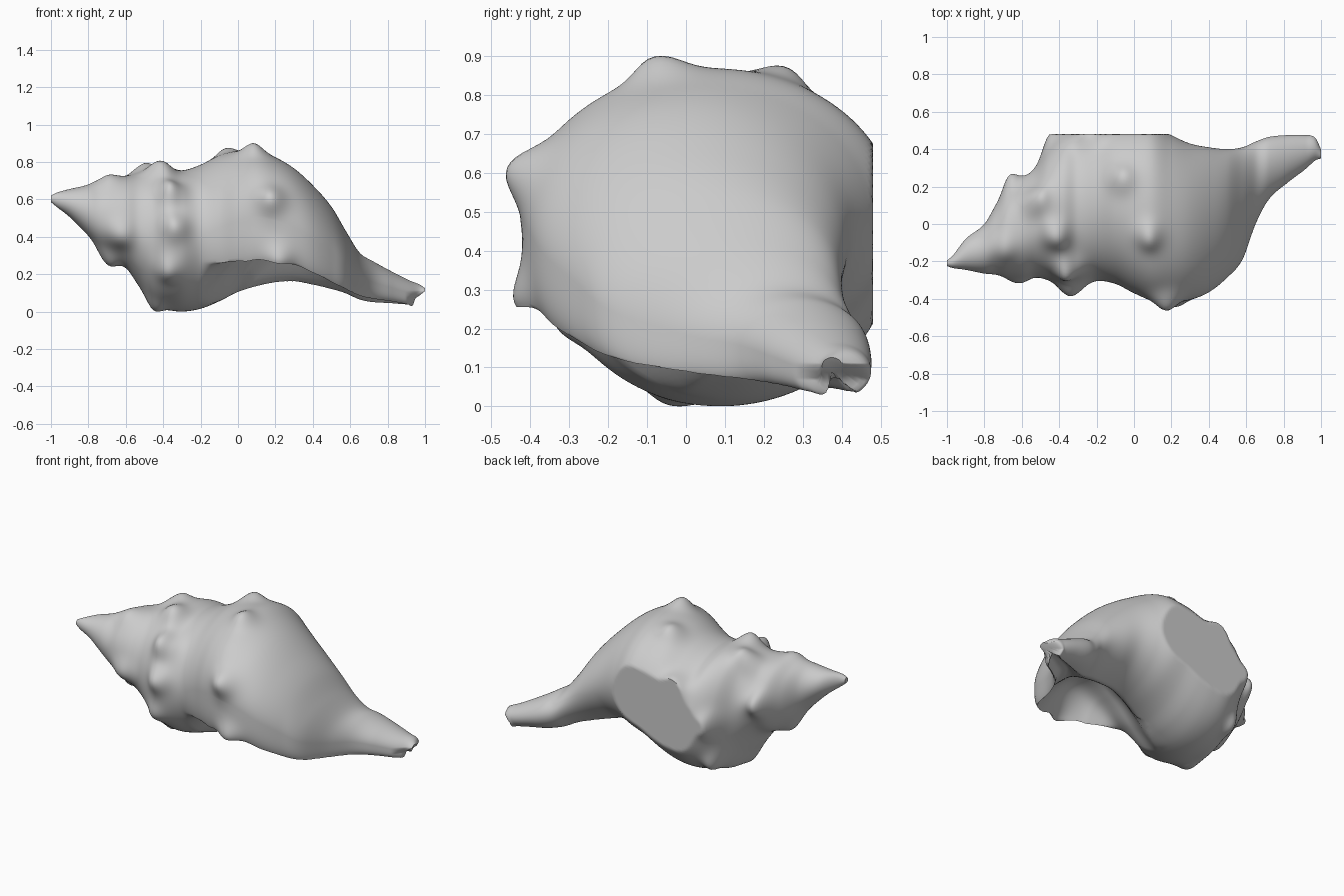
import bpy, bmesh, math
from mathutils import Vector

if "Cube" in bpy.data.objects:
    bpy.data.objects.remove(bpy.data.objects["Cube"])

# Cross-section extents along the shell: x, y min, y max, z min, z max
SECTIONS = [
    (-1, -.225, -.195, .6, .635), (-.97, -.235, -.17, .575, .65),
    (-.9, -.245, -.08, .52, .67), (-.8, -.265, 0, .42, .69),
    (-.74, -.27, .1, .35, .705), (-.68, -.28, .19, .3, .73),
    (-.6, -.285, .235, .25, .74), (-.53, -.28, .3, .15, .755),
    (-.46, -.3, .41, .045, .785), (-.38, -.34, .49, .025, .79),
    (-.3, -.34, .52, .015, .77), (-.2, -.305, .53, .03, .8),
    (-.1, -.32, .54, .07, .85), (0, -.37, .54, .12, .875),
    (.1, -.41, .53, .15, .88), (.2, -.42, .475, .16, .84),
    (.3, -.405, .43, .15, .78), (.4, -.365, .41, .12, .69),
    (.5, -.285, .4, .09, .575), (.58, -.19, .41, .075, .44),
    (.65, 0, .44, .065, .33), (.72, .13, .465, .06, .285),
    (.82, .22, .475, .055, .23), (.92, .295, .475, .045, .18),
    (.97, .335, .465, .045, .16), (1, .35, .4, .1, .14)]

# Knobs on the whorl shoulders: tip position, height
KNOBS = [
    (.08, -.08, .94, .12), (-.08, .26, .92, .14), (.18, -.44, .63, .09),
    (.22, -.475, .27, .14), (-.25, .48, .64, .09),
    (-.42, -.08, .83, .1), (-.35, -.28, .69, .1),
    (-.33, -.41, .48, .12), (-.40, -.37, .2, .13), (-.46, -.05, .0, .045),
    (-.49, .37, .12, .11), (-.46, .42, .42, .06),
    (-.55, .14, .78, .1), (-.63, -.3, .42, .05),
    (-.72, -.1, .28, .07), (-.69, .25, .53, .1), (-.7, -.13, .72, .03)]

# Depth of the aperture along x
DEPTH = [(-.2, 0), (-.1, .1), (.05, .22), (.25, .28), (.45, .2),
         (.6, .11), (.75, .07), (.95, .05), (1, .04)]


def sample(table, x):
    """Smooth cubic interpolation of table columns at x."""
    x = min(max(x, table[0][0]), table[-1][0])
    i = 0
    while i < len(table) - 2 and x > table[i + 1][0]:
        i += 1
    a, b = table[i], table[i + 1]
    p, q = table[max(i - 1, 0)], table[min(i + 2, len(table) - 1)]
    h = b[0] - a[0]
    t = (x - a[0]) / h
    out = []
    for k in range(1, len(a)):
        ma = (b[k] - p[k]) / (b[0] - p[0]) * h
        mb = (q[k] - a[k]) / (q[0] - a[0]) * h
        out.append((2*t**3 - 3*t*t + 1) * a[k] + (t**3 - 2*t*t + t) * ma
                   + (3*t*t - 2*t**3) * b[k] + (t**3 - t*t) * mb)
    return out


def section_point(x, ang):
    y0, y1, z0, z1 = sample(SECTIONS, x)
    cy, cz, ry, rz = (y0 + y1) / 2, (z0 + z1) / 2, (y1 - y0) / 2, (z1 - z0) / 2
    c, s = math.cos(ang), math.sin(ang)
    # squarer lower front corner where the outer lip flares
    square = min(max((x + .2) / .25, 0), 1)
    e = 2 / (2 + 1.5 * square) if c < 0 and s < 0 else 1
    v = Vector((x, cy + ry * math.copysign(abs(c)**e, c),
                cz + rz * math.copysign(abs(s)**e, s)))
    base = v.copy()
    out = Vector((0, v.y - cy, v.z - cz)).normalized()
    push = sum(h * math.exp(-(v - Vector(k)).length_squared / (2 * .055**2))
               for *k, h in KNOBS)
    v += out * push
    # hollow the aperture between lip and columella
    if s < 0 and x > -.2:
        left, right = y0 + .025, min(.06 + .4 * x, y1 - .03)
        t = (2 * base.y - left - right) / (right - left)
        if abs(t) < 1:
            u = min(abs((base.y - cy) / ry), 1)
            roof = cz + rz * math.sqrt(1 - u * u) - .04
            wall = 1 - t**4 if t < 0 else (1 - t * t)**1.5
            lift = max(sample(DEPTH, x)[0], 0) * wall
            v.z = max(v.z, min(v.z + lift, roof))
    v.y = min(v.y, .48)  # flat rear side
    return v


# Shell surface lofted from the sections
N, M = 160, 180
verts = []
for i in range(M + 1):
    x = -math.cos(math.pi * i / M) * .35 + (2 * i / M - 1) * .65
    verts += [section_point(x, 2 * math.pi * j / N) for j in range(N)]
low = min(v.z for v in verts)
for v in verts:
    v.z -= low
    if v.x > .9:  # forked canal tip
        v.x -= (v.x - .9) * .5 * min(max((.11 - v.z) / .04, 0), 1)
faces = [(i*N + j, i*N + (j+1) % N, (i+1)*N + (j+1) % N, (i+1)*N + j)
         for i in range(M) for j in range(N)]
faces += [tuple(range(N)), tuple(range(M*N + N - 1, M*N - 1, -1))]

mesh = bpy.data.meshes.new("spiral_shell")
mesh.from_pydata(verts, [], faces)
shell = bpy.data.objects.new("spiral_shell", mesh)
bpy.context.collection.objects.link(shell)
bpy.context.view_layer.objects.active = shell
shell.select_set(True)

# Consistent outward normals and smooth shading
bm = bmesh.new()
bm.from_mesh(mesh)
bmesh.ops.recalc_face_normals(bm, faces=bm.faces)
bm.to_mesh(mesh)
bm.free()
bpy.ops.object.shade_smooth_by_angle(angle=math.radians(45))
